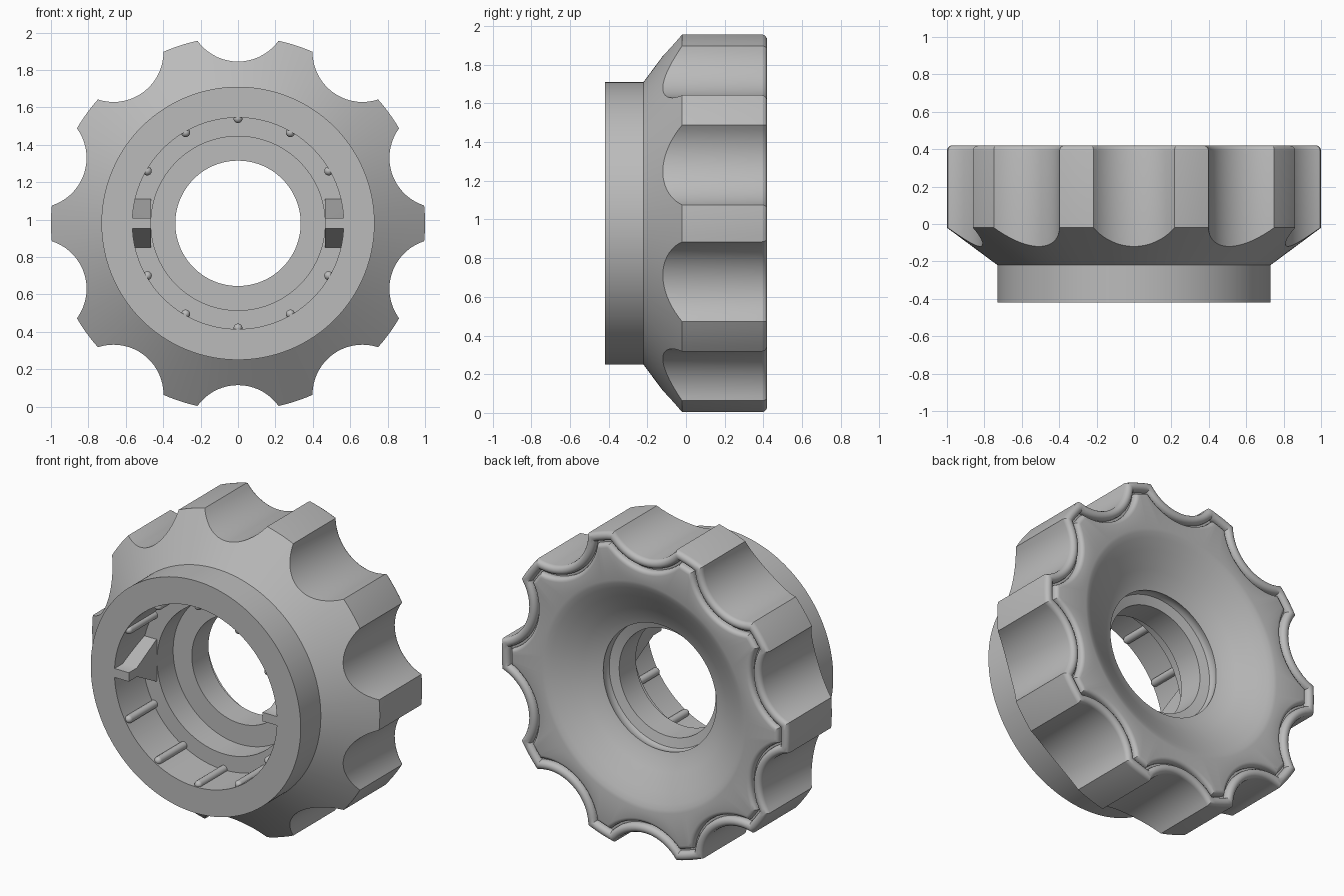
import bpy, bmesh, math
from mathutils import Matrix, Vector

if "Cube" in bpy.data.objects:
    bpy.data.objects.remove(bpy.data.objects["Cube"], do_unlink=True)

CZ = 0.98            # height of the knob axis
LOBES = 10
CUT_C, CUT_R = 1.132, 0.267   # grip scallop centre distance and radius
BORE = 0.565

grey = bpy.data.materials.new("plain_grey")
grey.use_nodes = True
grey.diffuse_color = (0.5, 0.5, 0.5, 1)
grey.node_tree.nodes["Principled BSDF"].inputs["Base Color"].default_value = (0.5, 0.5, 0.5, 1)


def finish(bm, name, angle=30):
    bmesh.ops.recalc_face_normals(bm, faces=bm.faces)
    mesh = bpy.data.meshes.new(name)
    bm.to_mesh(mesh)
    bm.free()
    mesh.materials.append(grey)
    obj = bpy.data.objects.new(name, mesh)
    obj.location.z = CZ
    bpy.context.collection.objects.link(obj)
    bpy.ops.object.select_all(action='DESELECT')
    obj.select_set(True)
    bpy.context.view_layer.objects.active = obj
    bpy.ops.object.shade_smooth_by_angle(angle=math.radians(angle))
    return obj


def outline(d, cut_steps=18, lobe_steps=5):
    """Scalloped outline inset by d, as (x, z) points."""
    r, rho = 1 - d, CUT_R + d
    phi = math.acos((r * r + CUT_C ** 2 - rho ** 2) / (2 * r * CUT_C))
    sweep = math.asin(r * math.sin(phi) / rho)
    pts = []
    for k in range(LOBES):
        mid = math.pi / 2 + k * math.tau / LOBES
        turn = Matrix.Rotation(mid, 2)
        for i in range(cut_steps):
            t = sweep * (2 * i / cut_steps - 1)
            pts.append(turn @ Vector((CUT_C - rho * math.cos(t), rho * math.sin(t))))
        for i in range(lobe_steps):
            t = mid + phi + (math.tau / LOBES - 2 * phi) * i / lobe_steps
            pts.append(Vector((r * math.cos(t), r * math.sin(t))))
    return pts


edge = outline(0)


def circle(r, y):
    return [(p.x * r / p.length, y, p.y * r / p.length) for p in edge]


def grip(d, y):
    return [(p.x, y, p.y) for p in outline(d)]


# Knob body: one closed loft, collar -> cone -> grip -> back bead -> dish -> bore
rings = [circle(BORE, -0.42), circle(0.73, -0.42), circle(0.73, -0.22)]
rings.append([(p.x, -0.22 + (p.length - 0.73) * 0.2 / 0.27, p.y) for p in edge])


def rounded(d0, y0, rad, start, stop, steps=4):
    for i in range(steps + 1):
        a = math.radians(start + (stop - start) * i / steps)
        rings.append(grip(d0 - rad * math.cos(a), y0 + rad * math.sin(a)))


rounded(0.028, 0.392, 0.028, 0, 180, 8)      # rim bead
rings.append(grip(0.056, 0.38))              # groove floor
rings.append(grip(0.07, 0.38))
rounded(0.095, 0.395, 0.025, 0, 90)          # rounded edge of the back face

for r, y in [(0.71, 0.42), (0.69, 0.415), (0.66, 0.402), (0.6, 0.37), (0.5, 0.312), (0.435, 0.275)]:
    rings.append(circle(r, y))
for i in range(1, 7):                        # rounded lip into the hole
    a = math.radians(60 - 10 * i)
    rings.append(circle(0.435 - 0.1 * (1 - math.sin(math.radians(90) - a)) - 0.1 * (0.5 - math.sin(a) * 0.577)
                        if i < 6 else 0.335, 0.275 - 0.09 * i / 6))
rings += [circle(0.335, 0.02), circle(0.465, 0.02), circle(0.465, -0.14), circle(BORE, -0.14)]

bm = bmesh.new()
loops = [[bm.verts.new(c) for c in ring] for ring in rings]
n = len(edge)
for a, b in zip(loops, loops[1:] + loops[:1]):
    for i in range(n):
        j = (i + 1) % n
        bm.faces.new((a[i], a[j], b[j], b[i]))
finish(bm, "knob_body")

# Grip ribs along the bore wall, skipping the two key positions
bm = bmesh.new()
for k in range(12):
    if k % 6 == 0:
        continue
    a = k * math.tau / 12
    x, z = 0.56 * math.cos(a), 0.56 * math.sin(a)
    lay = Matrix.Rotation(math.pi / 2, 4, 'X')
    bmesh.ops.create_cone(bm, segments=16, radius1=0.024, radius2=0.024, depth=0.25,
                          matrix=Matrix.Translation((x, -0.265, z)) @ lay)
    bmesh.ops.create_uvsphere(bm, u_segments=16, v_segments=8, radius=0.024,
                              matrix=Matrix.Translation((x, -0.39, z)) @ lay)
finish(bm, "bore_ribs")

# Pointed keys on both sides of the bore: narrow stem flaring toward the shoulder
half = [(-0.42, 0.028), (-0.34, 0.028), (-0.15, 0.13), (-0.135, 0.13)]
profile = half + [(y, -z) for y, z in reversed(half)]
for name, side in (("left_key", 1), ("right_key", -1)):
    bm = bmesh.new()
    face = bm.faces.new([bm.verts.new((side * 0.465, y, z)) for y, z in profile])
    ext = bmesh.ops.extrude_face_region(bm, geom=[face])
    for v in ext["geom"]:
        if isinstance(v, bmesh.types.BMVert):
            v.co.x = side * math.sqrt(0.57 ** 2 - v.co.z ** 2)
    finish(bm, name)
